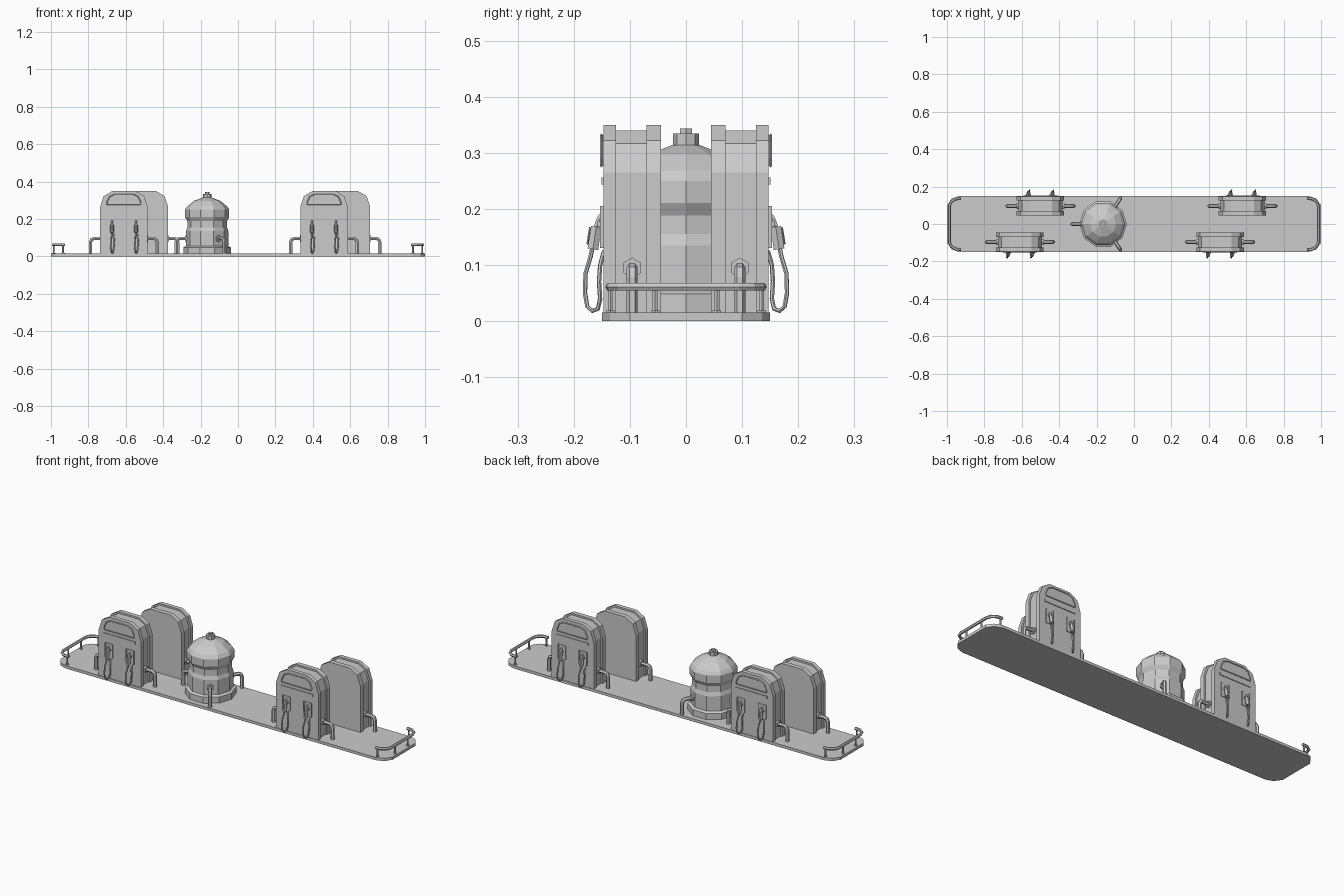
import bpy, bmesh
from math import sin, cos, pi, radians
from mathutils import Vector

if "Cube" in bpy.data.objects:
    bpy.data.objects.remove(bpy.data.objects["Cube"])


def link(name, data):
    ob = bpy.data.objects.new(name, data)
    bpy.context.collection.objects.link(ob)
    return ob


def prism(name, pts, axis, a, b):
    """Extrude a 2D outline from a to b along 'y' (outline in xz) or 'z' (outline in xy)."""
    bm = bmesh.new()
    co = (lambda p: (p[0], a, p[1])) if axis == 'y' else (lambda p: (p[0], p[1], a))
    f = bm.faces.new([bm.verts.new(co(p)) for p in pts])
    ext = bmesh.ops.extrude_face_region(bm, geom=[f])
    d = (0, b - a, 0) if axis == 'y' else (0, 0, b - a)
    bmesh.ops.translate(bm, vec=d, verts=[g for g in ext['geom'] if isinstance(g, bmesh.types.BMVert)])
    bmesh.ops.recalc_face_normals(bm, faces=bm.faces)
    me = bpy.data.meshes.new(name)
    bm.to_mesh(me)
    bm.free()
    return link(name, me)


def box(name, x0, x1, y0, y1, z0, z1):
    return prism(name, [(x0, z0), (x1, z0), (x1, z1), (x0, z1)], 'y', y0, y1)


def lathe(name, prof, n):
    """Closed turned solid about z from (radius, height) pairs."""
    bm = bmesh.new()
    rings = [[bm.verts.new((r * cos(2 * pi * i / n), r * sin(2 * pi * i / n), z)) for i in range(n)]
             for r, z in prof]
    for p, q in zip(rings, rings[1:]):
        for i in range(n):
            j = (i + 1) % n
            bm.faces.new((p[i], p[j], q[j], q[i]))
    bm.faces.new(rings[0][::-1])
    bm.faces.new(rings[-1])
    me = bpy.data.meshes.new(name)
    bm.to_mesh(me)
    bm.free()
    return link(name, me)


def tube(name, pts, r, res=1):
    cu = bpy.data.curves.new(name, 'CURVE')
    cu.dimensions = '3D'
    cu.bevel_depth, cu.bevel_resolution, cu.use_fill_caps = r, res, True
    sp = cu.splines.new('POLY')
    sp.points.add(len(pts) - 1)
    for p, c in zip(sp.points, pts):
        p.co = (*c, 1)
        sp_smooth = False
    sp.use_smooth = False
    return link(name, cu)


def pipe(name, start, reach, angle):
    """Bent pipe leaving a wall at z=.095, dropping to the deck, with a hexagonal flange."""
    d = Vector((cos(angle), sin(angle), 0))
    at = lambda r, z: tuple(d * r + Vector((0, 0, z)))
    p = tube(name, [at(start - .01, .095), at(reach - .018, .095), at(reach - .005, .09),
                    at(reach, .077), at(reach, .004)], .01)
    fl = lathe(name + "_flange", [(.018, 0), (.018, .012)], 6)
    fl.location = at(start - .002, .095)
    fl.rotation_euler = (0, pi / 2, angle)
    return [p, fl]


def place(parts, x, y, rot):
    """Move a group of parts by one common transform."""
    root = link(parts[0].name + "_root", None)
    root.location, root.rotation_euler = (x, y, 0), (0, 0, rot)
    for o in parts:
        o.parent = root


# deck with clipped corners
q = [(.935, .15), (.975, .135), (1, .1)]
deck = q[::-1] + [(-x, y) for x, y in q] 
deck = [(1, -.1)] + deck[:3] + [(-x, y) for x, y in q] + [(-1, -.1), (-.975, -.135), (-.935, -.15)] + \
       [(.935, -.15), (.975, -.135)]
prism("deck", deck, 'z', 0, .015)

# bumper rails at both ends
for s, side in ((1, "right"), (-1, "left")):
    half = [(.925, .136), (.955, .134), (.978, .118), (.987, .095)]
    path = half + [(x, -y) for x, y in half[::-1]]
    tube(side + "_rail", [(s * x, y, .061) for x, y in path], .008)
    for i, (x, y) in enumerate([(.935, .135), (.985, .055), (.985, -.055), (.935, -.135)]):
        tube(f"{side}_rail_post_{i}", [(s * x, y, .012), (s * x, y, .06)], .005)
        foot = lathe(f"{side}_post_foot_{i}", [(.009, .013), (.009, .019)], 6)
        foot.location = (s * x, y, 0)


def arch(inset, z0):
    half = [(.127 - inset, z0), (.127 - inset, .265), (.108 - inset, .322 - inset * .6), (.062, .349 - inset)]
    return half + [(-x, z) for x, z in half[::-1]]


def pump():
    # cabinet: two outer plates around a slightly smaller core
    p = [prism("pump_core", arch(.009, .012), 'y', -.03, .028),
         prism("pump_front_plate", arch(0, .012), 'y', -.051, -.029),
         prism("pump_back_plate", arch(0, .012), 'y', .026, .051)]
    # header panel with raised rim and trim strip
    hd = [(.09, .276), (.09, .29), (.076, .32), (.05, .332)]
    out = hd + [(-x, z) for x, z in hd[::-1]]
    p.append(prism("header_panel", out, 'y', -.055, -.05))
    p.append(tube("header_rim", [(x, -.055, z) for x, z in out + out[:1]], .0025, 0))
    p.append(box("trim_strip", -.095, .095, -.055, -.05, .243, .256))
    for s in (-1, 1):
        cx = s * .064
        # nozzle holder frame
        p.append(box("holder_plate", cx - .023, cx + .023, -.054, -.05, .13, .205))
        for e in (-1, 1):
            p.append(box("holder_rim", cx + e * .021 - .003, cx + e * .021 + .003, -.057, -.05, .13, .205))
        p.append(box("holder_hook", cx - .012, cx + .012, -.062, -.05, .168, .178))
        # nozzle: body, spout and trigger guard
        p.append(tube("nozzle_body", [(cx, -.07, .128), (cx, -.064, .168)], .011))
        p.append(tube("nozzle_spout", [(cx, -.064, .165), (cx, -.058, .182), (cx, -.052, .19)], .006))
        p.append(tube("nozzle_guard", [(cx, -.068, .136), (cx, -.079, .139), (cx, -.075, .165),
                                       (cx, -.063, .162)], .003, 0))
        # hanging hose
        hose = [(0, -.07, .135), (.001, -.074, .115), (.004, -.083, .085), (.006, -.084, .05),
                (.004, -.080, .026), (-.001, -.071, .018), (-.006, -.061, .022), (-.01, -.057, .04),
                (-.013, -.059, .07), (-.011, -.057, .1), (-.008, -.05, .125)]
        p.append(tube("hose", [(cx - x, y, z) for x, y, z in hose], .004))
        # side pipes
        p += pipe("pump_pipe", .118, .178, 0 if s > 0 else pi)
    return p


for x, y, rot in ((-.61, -.096, 0), (.46, -.096, 0), (-.5, .096, pi), (.58, .096, pi)):
    place(pump(), x, y, rot)

# central tank, low-poly turned body with cap
tank = [lathe("tank", [(.127, .012), (.127, .048), (.113, .055), (.113, .135), (.106, .155), (.106, .188),
                       (.118, .21), (.118, .25), (.106, .268), (.07, .297), (.025, .314)], 10),
        lathe("tank_cap", [(.023, .305), (.023, .334)], 8),
        lathe("tank_cap_knob", [(.012, .33), (.012, .343)], 6)]
for a in (180, 56, -56):
    tank += pipe("tank_pipe", .107, .165, radians(a))
place(tank, -.165, 0, 0)
